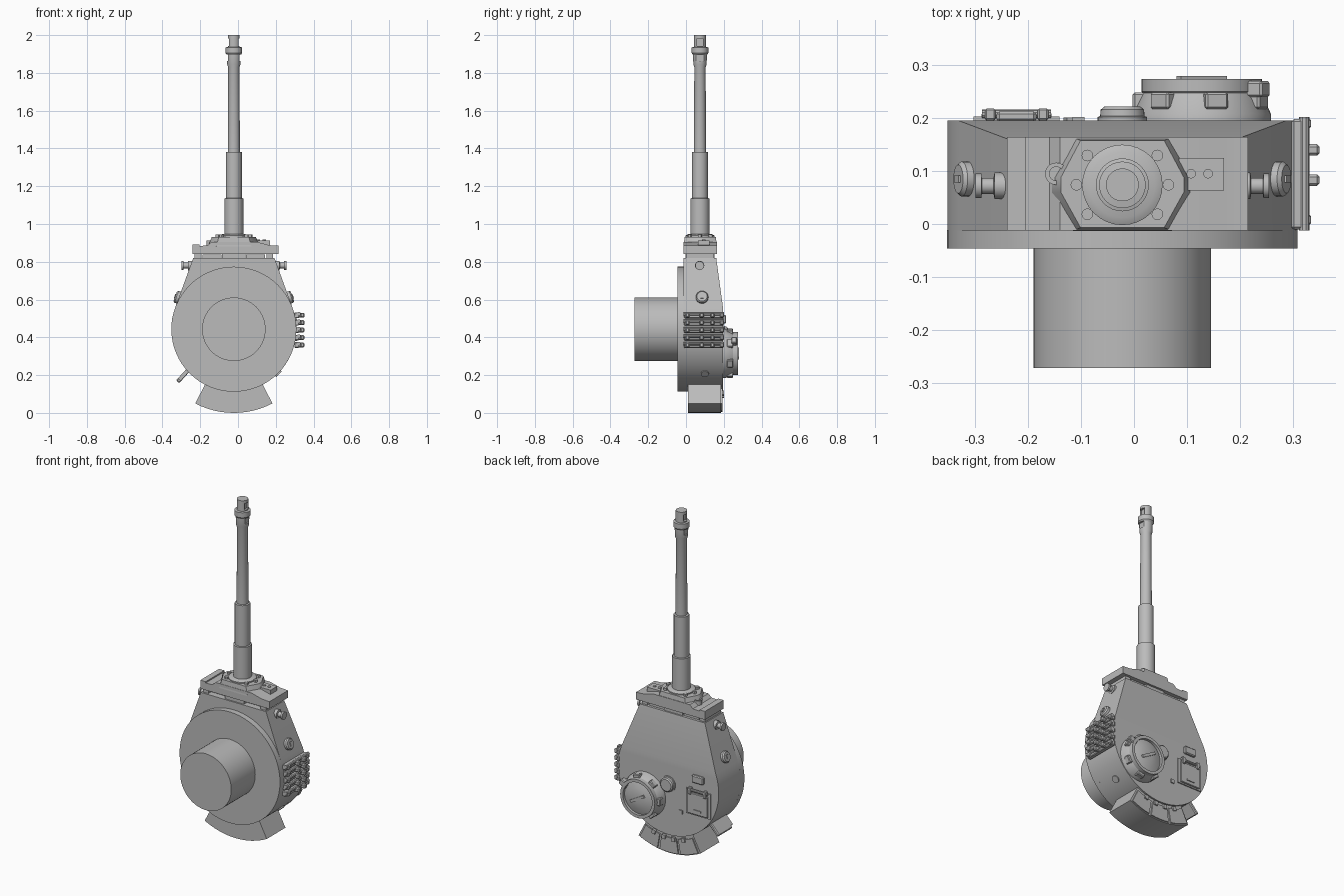
import bpy, bmesh, math
from mathutils import Vector, Matrix

cube = bpy.data.objects.get("Cube")
if cube:
    bpy.data.objects.remove(cube, do_unlink=True)

paint = bpy.data.materials.new("plain_grey")
paint.use_nodes = True
paint.diffuse_color = (0.5, 0.5, 0.5, 1)
paint.node_tree.nodes["Principled BSDF"].inputs["Base Color"].default_value = (0.5, 0.5, 0.5, 1)

CX, CZ, R = -0.022, 0.443, 0.331      # turret ring axis and radius
GY = 0.074                            # gun axis in y
SIDE = math.radians(20)               # lean of the turret sides
parts = []


def finish(name, bm):
    bmesh.ops.recalc_face_normals(bm, faces=bm.faces)
    me = bpy.data.meshes.new(name)
    bm.to_mesh(me)
    bm.free()
    me.materials.append(paint)
    ob = bpy.data.objects.new(name, me)
    bpy.context.collection.objects.link(ob)
    parts.append(ob)
    return ob


def box(name, loc, size, tilt=0, bevel=0):
    """Box turned about the y axis."""
    bm = bmesh.new()
    bmesh.ops.create_cube(bm, size=1)
    bmesh.ops.scale(bm, vec=size, verts=bm.verts)
    if bevel:
        bmesh.ops.bevel(bm, geom=bm.edges[:], offset=bevel, segments=1, affect='EDGES')
    bm.transform(Matrix.Translation(loc) @ Matrix.Rotation(tilt, 4, 'Y'))
    return finish(name, bm)


def lathe(name, loc, axis, profile, n=32):
    """Turn (radius, height) pairs about an axis and cap both ends."""
    bm = bmesh.new()
    rings = [[bm.verts.new((r * math.cos(2 * math.pi * i / n), r * math.sin(2 * math.pi * i / n), h))
              for i in range(n)] for r, h in profile]
    for a, b in zip(rings, rings[1:]):
        for i in range(n):
            bm.faces.new((a[i], a[(i + 1) % n], b[(i + 1) % n], b[i]))
    bm.faces.new(rings[0])
    bm.faces.new(rings[-1])
    q = Vector(axis).to_track_quat('Z', 'Y').to_matrix().to_4x4()
    bm.transform(Matrix.Translation(loc) @ q)
    return finish(name, bm)


def loft(name, lower, upper):
    """Join two matching outlines of 3D points into a closed solid."""
    bm = bmesh.new()
    a = [bm.verts.new(p) for p in lower]
    b = [bm.verts.new(p) for p in upper]
    n = len(a)
    for i in range(n):
        bm.faces.new((a[i], a[(i + 1) % n], b[(i + 1) % n], b[i]))
    bm.faces.new(a)
    bm.faces.new(b)
    return finish(name, bm)


def prism(name, pts, y0, y1):
    return loft(name, [(x, y0, z) for x, z in pts], [(x, y1, z) for x, z in pts])


def polar(angle, r=R):
    return CX + r * math.cos(angle), CZ + r * math.sin(angle)


def cut(ob, cutters):
    """Subtract cutters, bake the result and remove them."""
    for c in cutters:
        m = ob.modifiers.new("cut", 'BOOLEAN')
        m.operation, m.object, m.solver = 'DIFFERENCE', c, 'EXACT'
    bpy.context.view_layer.update()
    ev = ob.evaluated_get(bpy.context.evaluated_depsgraph_get())
    baked = bpy.data.meshes.new_from_object(ev)
    ob.modifiers.clear()
    ob.data = baked
    for c in cutters:
        parts.remove(c)
        bpy.data.objects.remove(c, do_unlink=True)


# Ring flange and basket
lathe("turret_flange", (CX, 0, CZ), (0, 1, 0), [(R, -0.046), (R, -0.011)], 64)
lathe("turret_basket", (CX, 0, CZ), (0, 1, 0), [(0.168, -0.272), (0.168, -0.04)], 64)

# Horseshoe shell with the roof falling away toward the gun
TOP = 0.82
sweep = math.pi + 2 * SIDE
shell = [polar(SIDE - sweep * i / 40) for i in range(41)]
crease = shell[0][1]
half = shell[0][0] - CX - (TOP - crease) * math.tan(SIDE)
shell += [(CX - half, TOP), (CX + half, TOP)]
body = prism("turret_shell", shell, -0.012, 0.196)
bm = bmesh.new()
bm.from_mesh(body.data)
bmesh.ops.bisect_plane(bm, geom=bm.verts[:] + bm.edges[:] + bm.faces[:],
                       plane_co=(0, 0, crease), plane_no=(0, 0, 1), dist=0.001)
for v in bm.verts:
    if v.co.y > 0.1 and v.co.z > crease:
        v.co.y -= 0.036 * (v.co.z - crease) / (TOP - crease)
bm.to_mesh(body.data)
bm.free()

# Rear stowage bin, curved around the shell, with lid straps and latches
arc = [math.radians(-90 - 27.5 + 55 * i / 12) for i in range(13)]
bin_outline = [polar(a, 0.443) for a in arc] + [polar(a, R - 0.005) for a in reversed(arc)]
prism("rear_bin", bin_outline, 0.01, 0.186)
for k in range(3):
    span = [math.radians(-116 + 18 * k + 16 * i / 4) for i in range(5)]
    prism("bin_lid", [polar(a, 0.437) for a in span] + [polar(a, 0.35) for a in reversed(span)], 0.18, 0.193)
for d in (-16, -5, 5, 16):
    x, z = polar(math.radians(-90 + d), 0.352)
    box("bin_hinge", (x, 0.194, z), (0.022, 0.014, 0.024), math.radians(-d))

# Mantlet: neck, wide plate, end cheeks and tapered centre
box("mantlet_neck", (CX, GY, 0.832), (0.125, 0.155, 0.05))
for s in (-1, 1):
    box("mantlet_support", (CX + s * 0.19, GY, 0.829), (0.035, 0.15, 0.03))
    box("mantlet_slot_block", (CX + s * 0.115, 0.085, 0.825), (0.1, 0.12, 0.026))
plate = [(-0.24, 0.842), (0.215, 0.842), (0.215, 0.885), (0.165, 0.888), (0.1, 0.905),
         (-0.14, 0.905), (-0.16, 0.886), (-0.205, 0.884), (-0.205, 0.892), (-0.24, 0.892)]
prism("mantlet_plate", plate, -0.012, 0.164)
octagon = [(-0.125, 0.015), (-0.125, -0.015), (-0.085, -0.087), (0.085, -0.087),
           (0.125, -0.015), (0.125, 0.015), (0.085, 0.09), (-0.085, 0.09)]
loft("mantlet_centre", [(CX + x * 1.1, GY + y, 0.88) for x, y in octagon],
     [(CX + x * 0.93, GY + y * 0.93, 0.932) for x, y in octagon])
box("sight_housing", (0.128, 0.094, 0.898), (0.085, 0.062, 0.03))
for x in (0.108, 0.14):
    lathe("sight_port", (x, 0.095, 0.91), (0, 0, 1), [(0.009, 0), (0.009, 0.007)], 12)
lathe("machine_gun_port", (-0.147, 0.095, 0.88), (0, 0, 1), [(0.021, 0), (0.021, 0.032), (0.013, 0.032), (0.013, 0.026)], 20)
lathe("mantlet_collar", (CX, GY, 0.92), (0, 0, 1), [(0.076, 0), (0.076, 0.019), (0.062, 0.026)])
for i in range(6):
    a = math.pi * i / 3
    p = (CX + 0.087 * math.cos(a) * (1 if i % 3 == 0 else 1.52), GY + 0.064 * math.sin(a), 0.925)
    lathe("mantlet_bolt", p, (0, 0, 1), [(0.011, 0), (0.011, 0.02)], 12)

# Stepped barrel with muzzle brake
barrel = lathe("gun_barrel", (CX, GY, 0), (0, 0, 1),
               [(0.05, 0.92), (0.05, 1.135), (0.042, 1.137), (0.042, 1.38), (0.032, 1.382), (0.03, 1.83),
                (0.035, 1.845), (0.037, 1.895), (0.044, 1.905), (0.044, 1.935), (0.031, 1.937), (0.031, 2.0)])
cutters = []
for s in (-1, 1):
    cutters.append(box("muzzle_window_cutter", (CX + s * 0.035, GY, 1.963), (0.035, 0.034, 0.04)))
    cutters.append(box("muzzle_port_cutter", (CX + s * 0.045, GY, 1.88), (0.035, 0.04, 0.036)))
cut(barrel, cutters)

# Fittings on both sloped sides: lifting lugs and pistol ports
for s in (-1, 1):
    out = (s * math.cos(SIDE), 0, math.sin(SIDE))

    def on_side(z):
        return CX + s * (half + (TOP - z) * math.tan(SIDE))
    lathe("lifting_lug", (on_side(0.78), 0.072, 0.78), (s, 0, 0),
          [(0.025, -0.015), (0.025, 0.012), (0.015, 0.014), (0.015, 0.036), (0.023, 0.037), (0.023, 0.048)], 20)
    lathe("pistol_port", (on_side(0.61), 0.085, 0.61), out, [(0.033, -0.01), (0.033, 0.013), (0.027, 0.02)], 24)
    box("pistol_port_plug", (on_side(0.61) + s * 0.019, 0.085, 0.617), (0.008, 0.014, 0.024), -s * SIDE)

# Spare track links hung on the left side
for i in range(5):
    z = 0.359 + 0.0395 * i
    box("track_link", (0.311, 0.094, z), (0.026, 0.208, 0.03), 0, 0.004)
    lathe("track_pin", (0.322, -0.012, z + 0.008), (0, 1, 0), [(0.01, 0), (0.01, 0.214)], 10)
    for y in (0.008, 0.083, 0.14, 0.19):
        horn = 0.036 if 0.05 < y < 0.16 else 0.02
        box("track_horn", (0.315 + horn / 2, y, z), (horn, 0.022, 0.026), 0, 0.005)
for z in (0.39, 0.49):
    box("track_rack", (0.302, 0.094, z), (0.02, 0.2, 0.02))

# Escape hatch and small plug on the rear curve
x, z = polar(math.radians(222), R + 0.002)
box("escape_hatch", (x, 0.09, z), (0.022, 0.13, 0.15), math.radians(42), 0.005)
x, z = polar(math.radians(222), R + 0.012)
box("escape_hatch_hinge", (x, 0.025, z), (0.02, 0.025, 0.1), math.radians(42))
x, z = polar(math.radians(-45), R - 0.01)
lathe("rear_plug", (x, 0.1, z), (1, 0, -1), [(0.021, 0), (0.021, 0.016)], 16)

# Commander cupola: base, vision blocks, rim and domed lid
KX, KZ = 0.128, 0.315
lathe("cupola", (KX, 0.19, KZ), (0, 1, 0),
      [(0.131, 0), (0.131, 0.018), (0.112, 0.058), (0.114, 0.06), (0.114, 0.084), (0.096, 0.084), (0.096, 0.068),
       (0.06, 0.08), (0.025, 0.084)], 40)
for i in range(7):
    a = 2 * math.pi * (i + 0.5) / 7
    p = (KX + 0.118 * math.cos(a), 0.233, KZ + 0.118 * math.sin(a))
    box("vision_block", p, (0.025, 0.032, 0.044), -a, 0.004)
box("cupola_handle", (KX, 0.274, KZ), (0.1, 0.012, 0.016), math.radians(30))
box("cupola_hinge", (KX + 0.1, 0.255, KZ + 0.06), (0.05, 0.03, 0.035), math.radians(-30), 0.004)

# Roof fittings: ventilator, loader hatch, periscope cover
lathe("ventilator", (CX, 0.19, 0.415), (0, 1, 0), [(0.047, 0), (0.047, 0.012), (0.042, 0.014), (0.041, 0.026), (0.034, 0.032)])
box("loader_hatch_frame", (-0.222, 0.199, 0.352), (0.162, 0.008, 0.15))
box("loader_hatch", (-0.222, 0.204, 0.347), (0.132, 0.014, 0.125), 0, 0.003)
for dx in (-0.05, 0.05):
    box("loader_hatch_hinge", (-0.222 + dx, 0.207, 0.42), (0.02, 0.022, 0.04), 0, 0.003)
lathe("hatch_hinge_pin", (-0.287, 0.208, 0.425), (1, 0, 0), [(0.008, 0), (0.008, 0.13)], 10)
box("hatch_grip", (-0.222, 0.212, 0.31), (0.05, 0.008, 0.01))
box("periscope_cover", (-0.222, 0.203, 0.495), (0.075, 0.02, 0.045), 0, 0.005)
box("roof_stud", (-0.105, 0.198, 0.27), (0.022, 0.008, 0.022))

# Smooth the round parts, keep hard edges
bpy.ops.object.select_all(action='DESELECT')
for ob in parts:
    ob.select_set(True)
bpy.context.view_layer.objects.active = body
bpy.ops.object.shade_smooth_by_angle(angle=math.radians(30))
